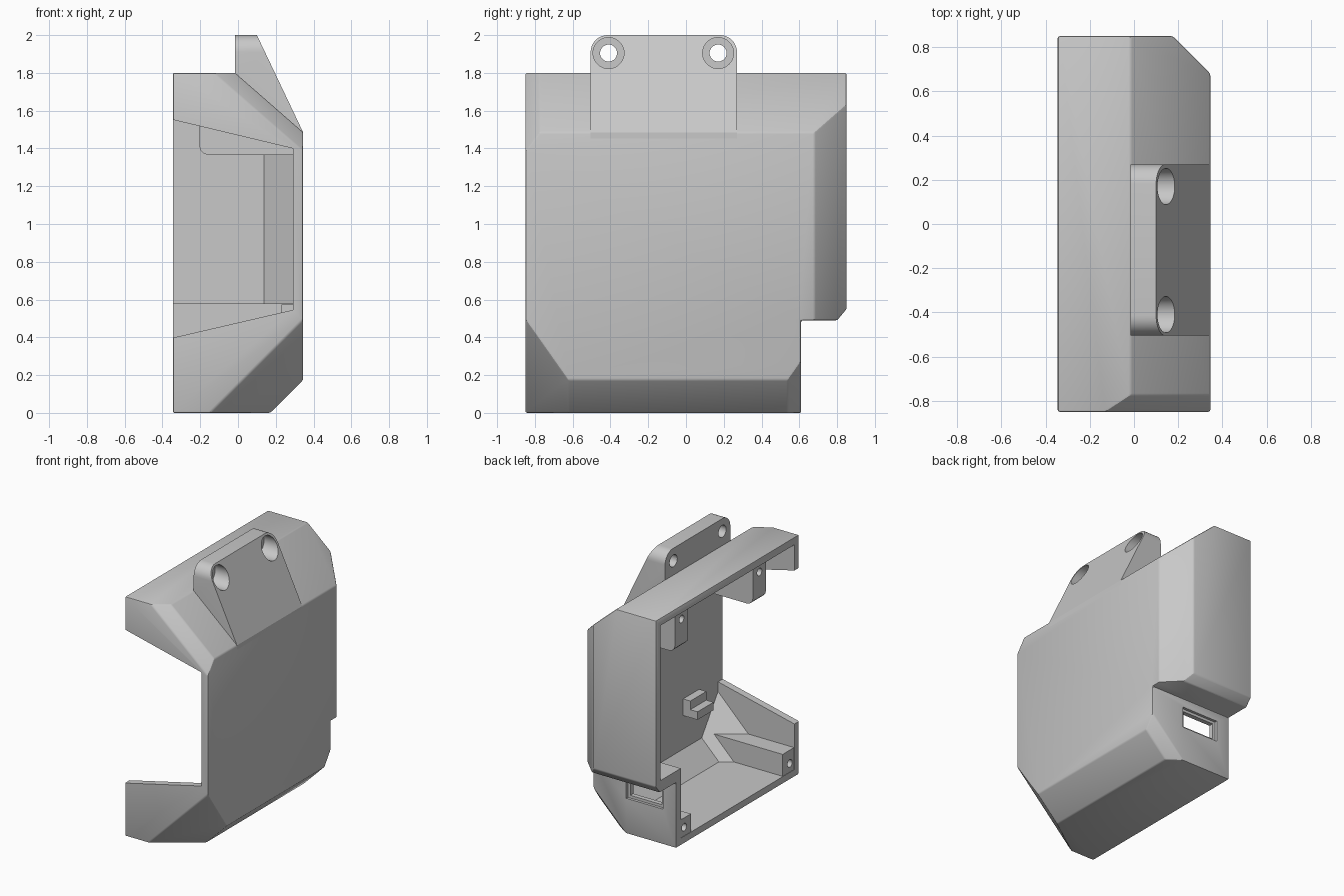
import bpy, bmesh, math
from mathutils import Vector, Matrix

cube = bpy.data.objects.get("Cube")
if cube:
    bpy.data.objects.remove(cube)

grey = bpy.data.materials.new("light_grey")
grey.use_nodes = True
COLOR = (0.58, 0.58, 0.58, 1)
grey.diffuse_color = COLOR
grey.node_tree.nodes["Principled BSDF"].inputs["Base Color"].default_value = COLOR

# Sloped planes of the housing: (point, outward normal)
ROOF = ((-.015, 0, 1.8), (.658, 0, .753))
FRONT_ROOF = ((.345, -.775, 1.485), (.658, -1, .753))
FRONT_FLOOR = ((.345, -.85, .495), (.5, -.707, -.5))
FLOOR = ((.17, 0, 0), (1, 0, -1))
BACK_FLOOR = ((.345, .54, .175), (.5, .707, -.5))
BACK_SIDE = ((.345, .68, 0), (1, 1, 0))
OVERHANG = ((0, .8, .49), (0, .06, -.05))
COMMON = [ROOF, FRONT_ROOF, FRONT_FLOOR, FLOOR]
LOWER = COMMON + [BACK_FLOOR]
UPPER = COMMON + [BACK_SIDE, OVERHANG]


def finish(name, bm):
    bmesh.ops.recalc_face_normals(bm, faces=bm.faces)
    mesh = bpy.data.meshes.new(name)
    bm.to_mesh(mesh)
    bm.free()
    mesh.materials.append(grey)
    obj = bpy.data.objects.new(name, mesh)
    bpy.context.collection.objects.link(obj)
    return obj


def slice_by(bm, planes, inset=0):
    for point, normal in planes:
        n = Vector(normal).normalized()
        cut = bmesh.ops.bisect_plane(
            bm, geom=bm.verts[:] + bm.edges[:] + bm.faces[:], dist=1e-5,
            plane_co=Vector(point) - n * inset, plane_no=n, clear_outer=True)
        edges = [e for e in cut["geom_cut"] if isinstance(e, bmesh.types.BMEdge)]
        if edges:
            bmesh.ops.holes_fill(bm, edges=[e for e in edges if e.is_boundary])


def block(name, x, y, z, planes=(), inset=0):
    """Box between the given limits, trimmed by planes."""
    bm = bmesh.new()
    bmesh.ops.create_cube(bm, size=1)
    for v in bm.verts:
        v.co = [lim[0] + (c + .5) * (lim[1] - lim[0]) for c, lim in zip(v.co, (x, y, z))]
    slice_by(bm, planes, inset)
    return finish(name, bm)


def prism(name, points, offset, planes=()):
    """Closed solid between a flat outline and its shifted copy, then trimmed."""
    bm = bmesh.new()
    near = [bm.verts.new(p) for p in points]
    far = [bm.verts.new(Vector(p) + Vector(offset)) for p in points]
    bm.faces.new(near)
    bm.faces.new(far[::-1])
    for i in range(len(near)):
        j = i - 1
        bm.faces.new((near[j], far[j], far[i], near[i]))
    bmesh.ops.recalc_face_normals(bm, faces=bm.faces)
    slice_by(bm, planes)
    return finish(name, bm)


def rod(x0, x1, y, z, radius):
    """Cylinder along x."""
    bm = bmesh.new()
    place = Matrix.Translation(((x0 + x1) / 2, y, z)) @ Matrix.Rotation(math.pi / 2, 4, "Y")
    bmesh.ops.create_cone(bm, cap_ends=True, segments=40, radius1=radius,
                          radius2=radius, depth=x1 - x0, matrix=place)
    return finish("drill", bm)


def modify(obj, kind, **settings):
    mod = obj.modifiers.new(kind.lower(), kind)
    for key, value in settings.items():
        setattr(mod, key, value)
    bpy.context.view_layer.objects.active = obj
    bpy.ops.object.modifier_apply(modifier=mod.name)


def combine(obj, other, operation="DIFFERENCE"):
    modify(obj, "BOOLEAN", operation=operation, solver="EXACT", object=other)
    bpy.data.objects.remove(other)


# Outer housing with an overhanging upper part and softened edges
housing = block("housing", (-.345, .345), (-.85, .61), (0, 1.8), LOWER)
combine(housing, block("upper", (-.345, .345), (-.85, .85), (.49, 1.8), UPPER), "UNION")
modify(housing, "WELD", merge_threshold=.002)
modify(housing, "DECIMATE", decimate_type="DISSOLVE", angle_limit=math.radians(2))
modify(housing, "BEVEL", width=.009, segments=2, limit_method="ANGLE")

# Hollow, open towards -x
combine(housing, block("hollow", (-.5, .29), (-.795, .555), (.055, 1.745), LOWER, .055))
combine(housing, block("hollow", (-.5, .29), (-.795, .795), (.58, 1.745),
                       COMMON + [BACK_SIDE], .065))

# Large tapered opening in the front wall
opening = [(-.4, -.95, .385), (.29, -.95, .545), (.29, -.95, 1.4), (-.4, -.95, 1.565)]
combine(housing, prism("opening", opening, (0, .2, 0)))

# Connector slot with a shallow recess around it
combine(housing, block("slot", (-.215, .05), (.5, .7), (.285, .405)))
combine(housing, block("recess", (-.235, .07), (.59, .7), (.265, .425)))

# Mounting tab with rounded top corners
R, Y0, Y1, TOP = .09, -.505, .27, 2.0
outline = [(-.015, Y0, 1.4), (-.015, Y1, 1.4)]
for centre, start in ((Y1 - R, 0), (Y0 + R, 90)):
    for i in range(9):
        a = math.radians(start + i * 90 / 8)
        outline.append((-.015, centre + R * math.cos(a), TOP - R + R * math.sin(a)))
tab_planes = [((.1, 0, TOP), (.515, 0, .245)), ((-.03, 0, 1.78), (-.658, 0, -.753))]
tab = prism("mounting_tab", outline, (.36, 0, 0), tab_planes)
for y in (-.41, .17):
    combine(tab, rod(.04, .4, y, 1.905, .082))
    combine(tab, rod(-.1, .2, y, 1.905, .045))

parts = [housing, tab]

# Screw bosses hanging from the roof
for side, y in (("front", -.58), ("back", .345)):
    profile = [(.3, 1.365), (-.155, 1.365), (-.18, 1.372), (-.198, 1.39), (-.205, 1.415),
               (-.205, 1.77), (-.03, 1.77), (.3, 1.485)]
    boss = prism(side + "_upper_boss", [(px, y - .078, pz) for px, pz in profile], (0, .156, 0))
    combine(boss, rod(-.3, .0, y, 1.585, .028))
    parts.append(boss)

# Screw bosses on the floor
for side, y, height in (("front", (-.83, -.66), .22), ("back", (.43, .59), .19)):
    boss = block(side + "_lower_boss", (-.342, .28), y, (.02, height), LOWER, .02)
    combine(boss, rod(-.45, -.1, sum(y) / 2, .12, .028))
    parts.append(boss)

# Stepped clip on the inner face
clip = block("clip", (.17, .3), (-.57, -.38), (.45, .51))
combine(clip, block("clip_step", (.23, .3), (-.57, -.38), (.45, .575)), "UNION")
parts.append(clip)

for obj in parts:
    bpy.ops.object.select_all(action="DESELECT")
    obj.select_set(True)
    bpy.context.view_layer.objects.active = obj
    bpy.ops.object.shade_smooth_by_angle(angle=math.radians(25))
